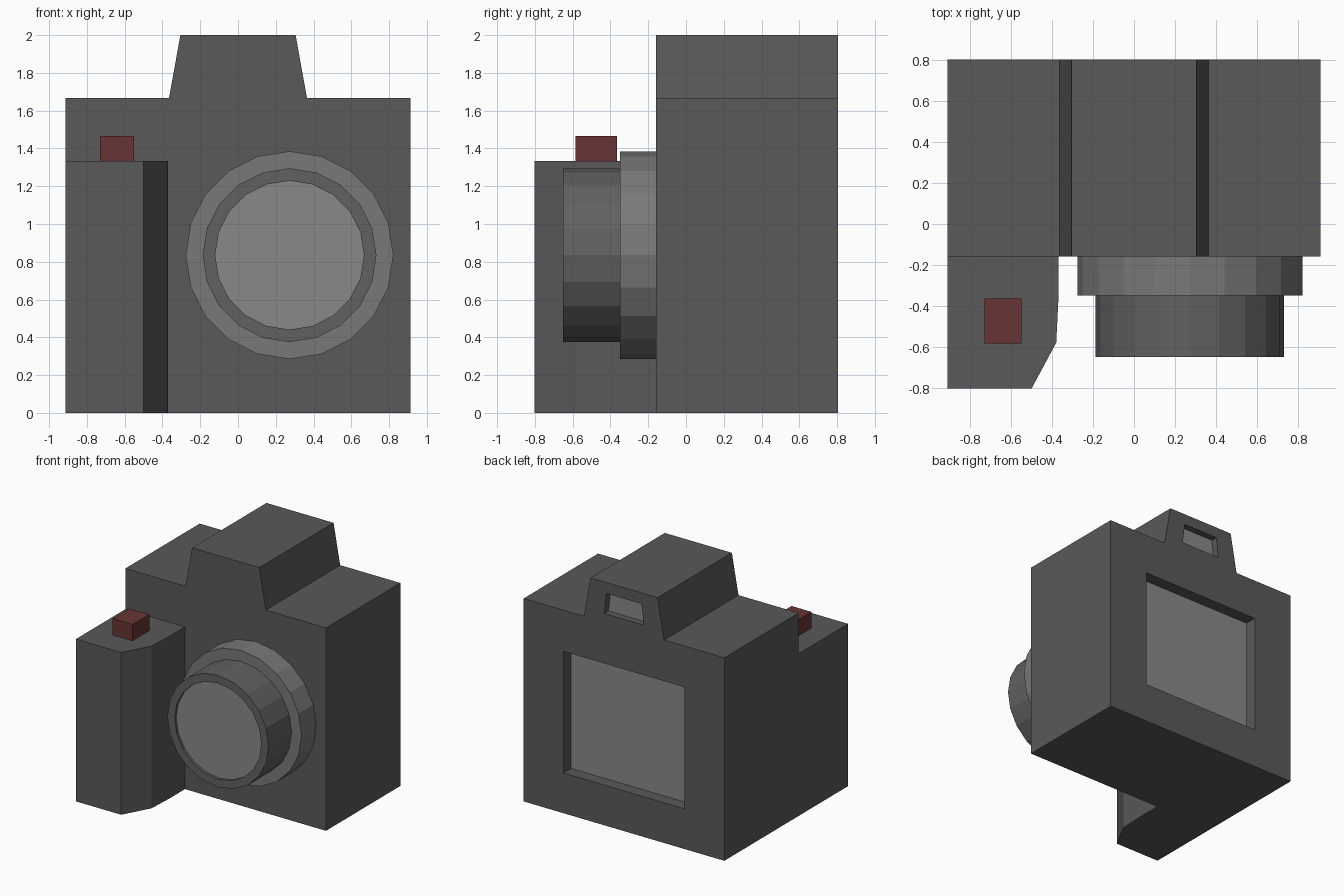
import bpy, bmesh, math
from mathutils import Vector

if "Cube" in bpy.data.objects:
    bpy.data.objects.remove(bpy.data.objects["Cube"])


def material(name, r, g, b):
    mat = bpy.data.materials.new(name)
    mat.diffuse_color = (r, g, b, 1)
    mat.use_nodes = True
    mat.node_tree.nodes["Principled BSDF"].inputs["Base Color"].default_value = mat.diffuse_color
    return mat


DARK = material("dark_grey", 0.1, 0.1, 0.1)
BARREL = material("barrel_grey", 0.12, 0.12, 0.12)
RING = material("ring_grey", 0.19, 0.19, 0.19)
GLASS = material("glass_grey", 0.25, 0.25, 0.25)
RED = material("button_red", 0.14, 0.034, 0.034)
FRONT, BACK = -0.16, 0.805


def finish(bm, name, *mats):
    bmesh.ops.recalc_face_normals(bm, faces=bm.faces[:])
    mesh = bpy.data.meshes.new(name)
    bm.to_mesh(mesh)
    bm.free()
    for mat in mats:
        mesh.materials.append(mat)
    obj = bpy.data.objects.new(name, mesh)
    bpy.context.collection.objects.link(obj)
    return obj


def prism(name, points, sweep, *mats):
    """Closed outline extruded along the sweep vector."""
    bm = bmesh.new()
    face = bm.faces.new([bm.verts.new(p) for p in points])
    new = bmesh.ops.extrude_face_region(bm, geom=[face], use_keep_orig=True)["geom"]
    bmesh.ops.translate(bm, vec=Vector(sweep),
                        verts=[v for v in new if isinstance(v, bmesh.types.BMVert)])
    return finish(bm, name, *mats)


def mirrored_outline(half, y):
    """Right half outline (x, z), bottom to top, mirrored across x = 0."""
    full = half + [(-x, z) for x, z in reversed(half)]
    return [(x, y, z) for x, z in full]


def carve(target, half, depth):
    """Cut a pocket into the back face."""
    cutter = prism("cutter", mirrored_outline(half, BACK + 0.1), (0, -0.1 - depth, 0), DARK)
    cutter.hide_render = True
    mod = target.modifiers.new("pocket", "BOOLEAN")
    mod.operation, mod.solver, mod.object = "DIFFERENCE", "EXACT", cutter
    bpy.context.view_layer.objects.active = target
    bpy.ops.object.modifier_apply(modifier=mod.name)
    bpy.data.objects.remove(cutter)


# Body with the tapered viewfinder hump
body = prism("camera_body",
             mirrored_outline([(0.912, 0), (0.912, 1.668), (0.365, 1.668), (0.305, 2.0)], FRONT),
             (0, BACK - FRONT, 0), DARK, GLASS)

# Recessed rear screen and eyepiece window, with lighter panes
carve(body, [(0.55, 0.33), (0.55, 1.33)], 0.10)
carve(body, [(0.18, 1.74), (0.16, 1.91)], 0.055)
for poly in body.data.polygons:
    is_pane = poly.normal.y > 0.9 and poly.center.y < BACK - 0.02
    poly.material_index = 1 if is_pane else 0

# Hand grip with chamfered inner corner
grip = [(-0.912, FRONT), (-0.912, -0.803), (-0.50, -0.803), (-0.38, -0.58),
        (-0.37, -0.38), (-0.37, FRONT)]
prism("hand_grip", [(x, y, 0) for x, y in grip], (0, 0, 1.333), DARK)

# Red shutter button
prism("shutter_button",
      [(-0.73, -0.585, 1.333), (-0.55, -0.585, 1.333),
       (-0.55, -0.365, 1.333), (-0.73, -0.365, 1.333)], (0, 0, 0.133), RED)

# Stepped lens barrel with recessed glass, turned about the y axis
profile = [(0.55, FRONT), (0.55, -0.35), (0.46, -0.35), (0.46, -0.65),
           (0.394, -0.65), (0.394, -0.63), (0, -0.63)]
bm = bmesh.new()
verts = [bm.verts.new((r, y, 0)) for r, y in profile]
edges = [bm.edges.new(pair) for pair in zip(verts, verts[1:])]
for i, edge in enumerate(edges):
    edge.index = i
bmesh.ops.spin(bm, geom=verts + edges, cent=(0, 0, 0), axis=(0, 1, 0),
               angle=math.tau, steps=20)
bmesh.ops.remove_doubles(bm, verts=bm.verts[:], dist=0.0005)
bmesh.ops.holes_fill(bm, edges=[e for e in bm.edges if e.is_boundary], sides=0)
for face in bm.faces:
    if min(math.hypot(v.co.x, v.co.z) for v in face.verts) < 0.1:
        face.material_index = 2    # glass
    elif face.calc_center_median().y > -0.351:
        face.material_index = 1    # mounting ring
    else:
        face.material_index = 0    # barrel and its rim
bmesh.ops.translate(bm, vec=(0.273, 0, 0.835), verts=bm.verts[:])
finish(bm, "lens", BARREL, RING, GLASS)
